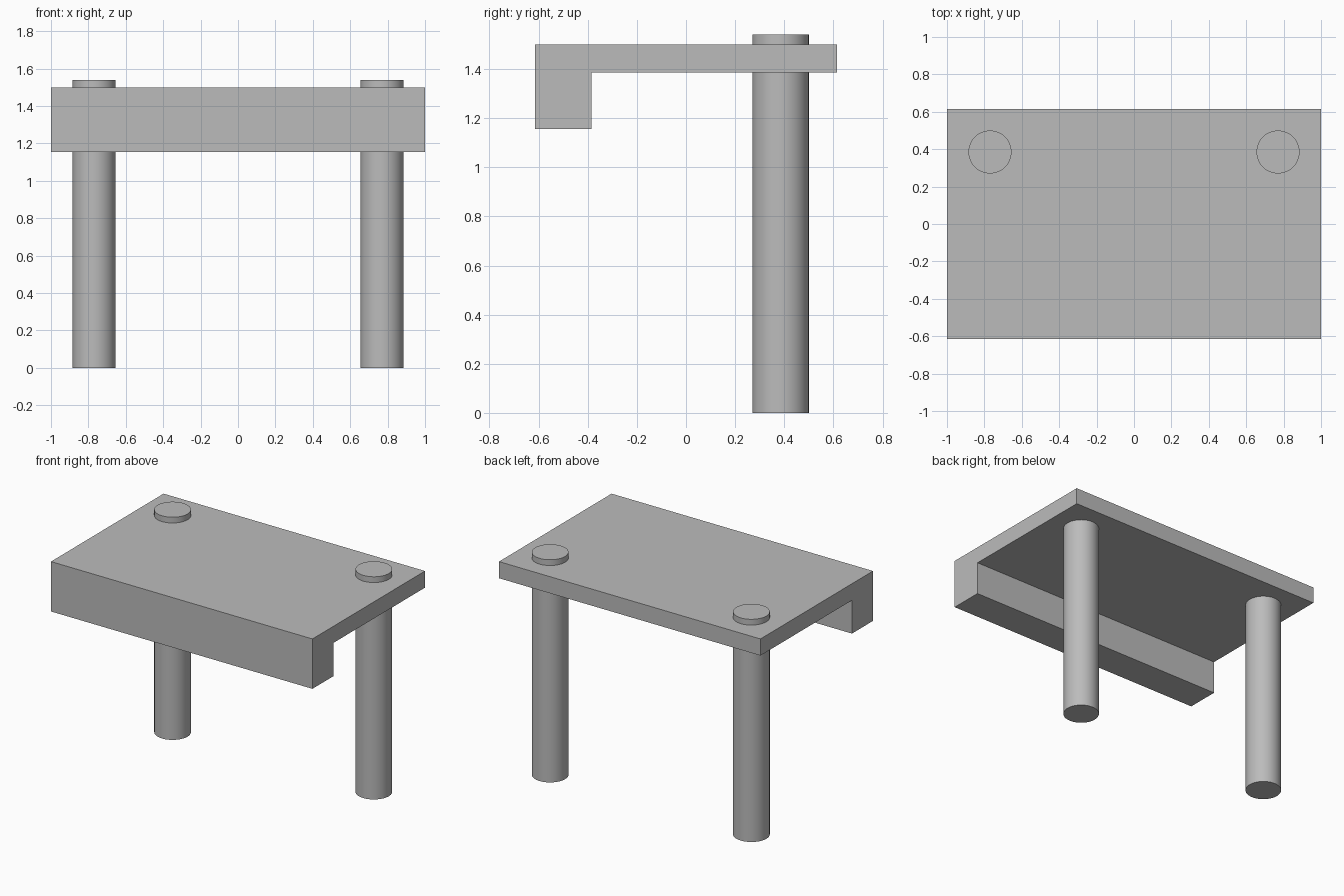
import bpy
import bmesh

cube = bpy.data.objects.get("Cube")
if cube:
    bpy.data.objects.remove(cube, do_unlink=True)

# Plain grey material
GREY = (0.5, 0.5, 0.5, 1.0)
grey = bpy.data.materials.new("grey")
grey.use_nodes = True
grey.diffuse_color = GREY
grey.node_tree.nodes["Principled BSDF"].inputs["Base Color"].default_value = GREY

# Overall sizes
HALF_WIDTH, HALF_DEPTH = 1.0, 0.615
TOP, UNDERSIDE, LIP_BOTTOM = 1.5, 1.385, 1.155
LIP_BACK = -0.385
LEG_RADIUS, LEG_HEIGHT = 0.115, 1.54
LEG_X, LEG_Y = 0.77, 0.385


def make_canopy():
    """Side profile of the slab with its front lip, extruded along x."""
    profile = [
        (-HALF_DEPTH, LIP_BOTTOM), (LIP_BACK, LIP_BOTTOM),
        (LIP_BACK, UNDERSIDE), (HALF_DEPTH, UNDERSIDE),
        (HALF_DEPTH, TOP), (-HALF_DEPTH, TOP),
    ]
    bm = bmesh.new()
    face = bm.faces.new([bm.verts.new((-HALF_WIDTH, y, z)) for y, z in profile])
    extruded = bmesh.ops.extrude_face_region(bm, geom=[face])["geom"]
    verts = [g for g in extruded if isinstance(g, bmesh.types.BMVert)]
    bmesh.ops.translate(bm, verts=verts, vec=(2 * HALF_WIDTH, 0, 0))
    bmesh.ops.recalc_face_normals(bm, faces=bm.faces)
    mesh = bpy.data.meshes.new("slab_with_front_lip")
    bm.to_mesh(mesh)
    bm.free()
    mesh.materials.append(grey)
    slab = bpy.data.objects.new("slab_with_front_lip", mesh)
    bpy.context.collection.objects.link(slab)


def make_leg(name, x):
    """Round leg that passes through the slab and shows above it."""
    bpy.ops.mesh.primitive_cylinder_add(
        vertices=64, radius=LEG_RADIUS, depth=LEG_HEIGHT,
        location=(x, LEG_Y, LEG_HEIGHT / 2))
    leg = bpy.context.object
    leg.name = name
    leg.data.materials.append(grey)
    bpy.ops.object.shade_smooth_by_angle()


make_canopy()
make_leg("left_leg", LEG_X)
make_leg("right_leg", -LEG_X)
